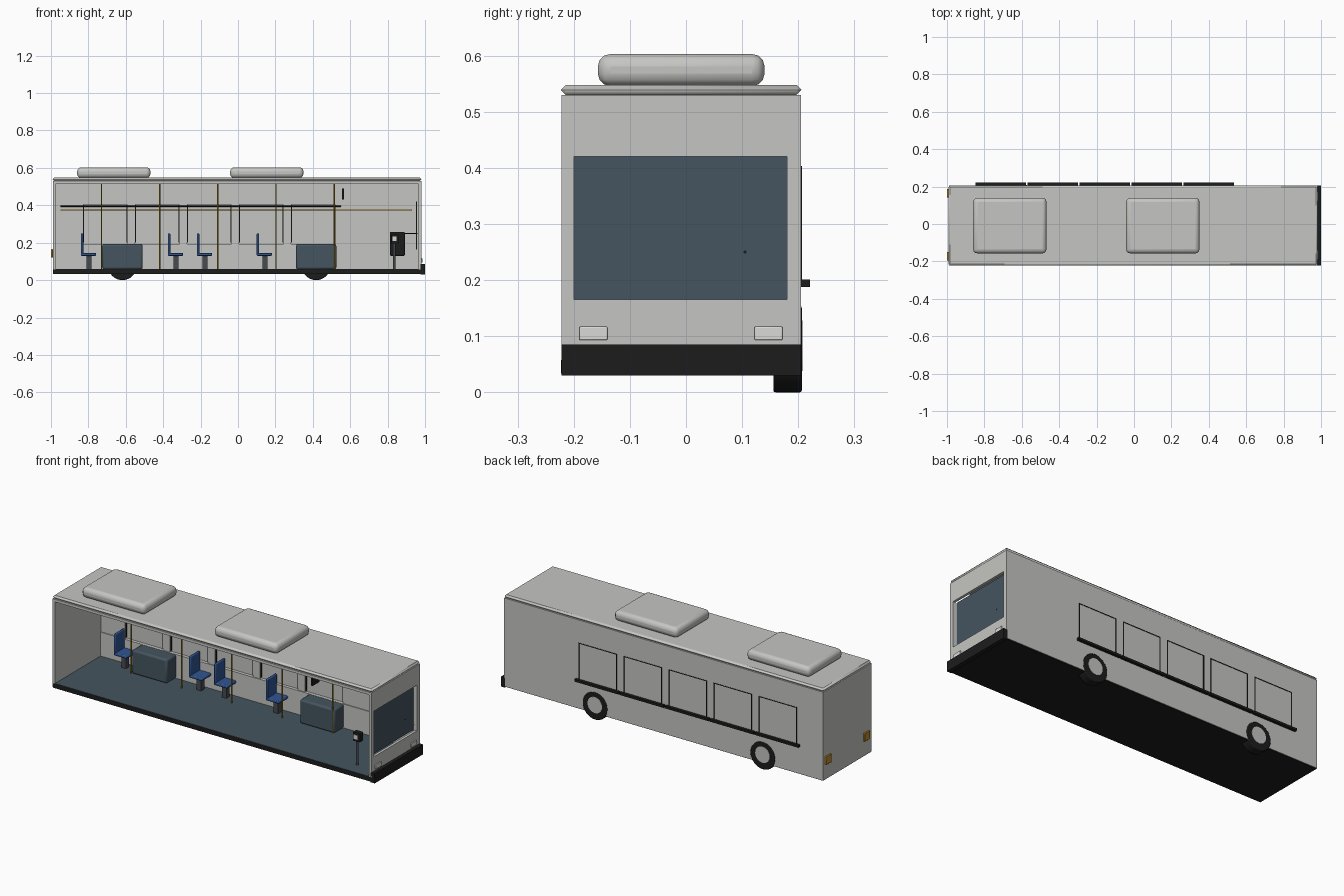
import bpy
import math

cube = bpy.data.objects.get("Cube")
if cube:
    bpy.data.objects.remove(cube, do_unlink=True)


def material(name, r, g, b):
    m = bpy.data.materials.new(name)
    m.use_nodes = True
    m.diffuse_color = (r, g, b, 1)
    m.node_tree.nodes["Principled BSDF"].inputs["Base Color"].default_value = (r, g, b, 1)
    return m


body = material("body grey", 0.56, 0.56, 0.54)
black = material("black trim", 0.012, 0.012, 0.012)
slate = material("slate blue", 0.06, 0.09, 0.115)
blue = material("seat blue", 0.03, 0.09, 0.28)
steel = material("dark steel", 0.06, 0.07, 0.08)
yellow = material("rail yellow", 0.38, 0.22, 0.01)
amber = material("lamp amber", 0.5, 0.25, 0.02)
pale = material("pale lens", 0.7, 0.7, 0.68)


def finish(ob, name, mat, bevel=0, segments=2):
    ob.name = name
    ob.data.materials.append(mat)
    if bevel:
        mod = ob.modifiers.new("Bevel", "BEVEL")
        mod.width = bevel
        mod.segments = segments
        bpy.ops.object.shade_smooth_by_angle(angle=math.radians(50))
    return ob


def box(name, mat, x, y, z, bevel=0, segments=2):
    """Box from (low, high) pairs on each axis."""
    bpy.ops.mesh.primitive_cube_add(size=1)
    ob = bpy.context.object
    for v in ob.data.vertices:
        v.co = [lo if c < 0 else hi for c, (lo, hi) in zip(v.co, (x, y, z))]
    return finish(ob, name, mat, bevel, segments)


def rod(name, mat, centre, radius, length, axis, sides=10, bevel=0):
    rot = {"x": (0, math.pi / 2, 0), "y": (math.pi / 2, 0, 0), "z": (0, 0, 0)}[axis]
    bpy.ops.mesh.primitive_cylinder_add(vertices=sides, radius=radius, depth=length,
                                        location=centre, rotation=rot)
    ob = bpy.context.object
    bpy.ops.object.shade_smooth_by_angle(angle=math.radians(40))
    return finish(ob, name, mat, bevel)


Y0, Y1 = -0.222, 0.205
REAR, NOSE = -0.99, 0.98

# Floor and bumper
box("floor_slab", black, (REAR + 0.002, NOSE), (Y0 - 0.001, Y1 - 0.003), (0.034, 0.058))
box("floor_covering", slate, (-0.975, 0.965), (Y0, 0.19), (0.058, 0.06))
box("front_bumper", black, (0.975, 1.0), (Y0, Y1), (0.03, 0.085))

# Body walls, open on one side
box("rear_wall", body, (REAR, -0.975), (Y0, Y1), (0.037, 0.53))
box("side_wall", body, (REAR, NOSE), (0.198, Y1), (0.037, 0.53))
box("ceiling", body, (REAR, NOSE), (Y0, Y1), (0.515, 0.53))
box("roof", body, (REAR - 0.002, NOSE + 0.002), (Y0 - 0.001, Y1 + 0.001), (0.53, 0.548), 0.009, 1)

# Front wall around the windscreen opening
for name, y, z in (("lower", (Y0, Y1), (0.037, 0.165)), ("upper", (Y0, Y1), (0.42, 0.53)),
                   ("right", (Y0, -0.2), (0.165, 0.42)), ("left", (0.18, Y1), (0.165, 0.42))):
    box("front_wall_" + name, body, (0.965, NOSE), y, z)
box("windscreen", slate, (0.952, 0.958), (-0.2, 0.18), (0.165, 0.42))
for y in (-0.19, 0.122):
    box("headlight", pale, (NOSE - 0.005, 0.986), (y, y + 0.05), (0.093, 0.117), 0.002)
for y in (-0.172, 0.165):
    box("rear_lamp", amber, (-1.0, REAR), (y - 0.023, y + 0.023), (0.12, 0.165), 0.002)

# Inner lining with recessed windows
box("lower_lining", body, (-0.975, 0.965), (0.18, 0.199), (0.06, 0.193))
box("upper_lining", body, (-0.975, 0.965), (0.185, 0.199), (0.403, 0.515))
PITCH, WIDTH, FIRST = 0.278, 0.236, -0.828
edges = [-0.975]
for i in range(5):
    a = FIRST + i * PITCH
    edges += [a, a + WIDTH]
edges.append(0.965)
for a, b in zip(edges[::2], edges[1::2]):
    box("window_pillar", body, (a, b), (0.185, 0.199), (0.193, 0.403))

# Window frames and sills
for i in range(5):
    a = FIRST + i * PITCH
    b = a + WIDTH
    t = 0.005
    for x in (a, b - t):
        box("window_frame_post", black, (x, x + t), (0.188, 0.207), (0.2, 0.403))
    box("window_frame_top", black, (a, b), (0.2, 0.207), (0.399, 0.403))
    box("window_sill", black, (a - 0.02, b + 0.015), (0.2, 0.221), (0.188, 0.201))

# Roof units
for x in (-0.86, -0.042):
    box("roof_unit", body, (x, x + 0.392), (-0.157, 0.14), (0.546, 0.603), 0.022, 3)

# Wheels and wheel housings
for x in (-0.618, 0.418):
    rod("tyre", black, (x, 0.181, 0.077), 0.077, 0.051, "y", 32, 0.004)
    rod("wheel_hub", body, (x, 0.19, 0.083), 0.045, 0.036, "y", 32)
    box("wheel_housing", slate, (x - 0.108, x + 0.108), (0.1, 0.199), (0.058, 0.192), 0.01)

# Seats
for x in (-0.84, -0.375, -0.22, 0.1):
    box("seat_cushion", blue, (x, x + 0.082), (0.1, 0.185), (0.13, 0.146), 0.005)
    box("seat_back", blue, (x, x + 0.013), (0.1, 0.185), (0.135, 0.25), 0.005)
    box("seat_pedestal", steel, (x + 0.03, x + 0.058), (0.128, 0.157), (0.06, 0.13))

# Grab poles and rails
for i in range(5):
    rod("grab_pole", yellow, (-0.73 + i * 0.311, 0.1, 0.288), 0.004, 0.456, "z")
rod("grab_rail", yellow, (-0.01, 0.18, 0.375), 0.004, 1.88, "x")
rod("upper_rail", black, (-0.2, 0.184, 0.395), 0.003, 1.5, "x")

# Driver console, ticket machine and hanging display
box("driver_console", black, (0.812, 0.892), (0.07, 0.14), (0.13, 0.258), 0.006)
rod("console_arm", black, (0.925, 0.105, 0.25), 0.003, 0.07, "x")
rod("ticket_post", steel, (0.835, -0.14, 0.13), 0.007, 0.14, "z")
box("ticket_machine", black, (0.818, 0.862), (-0.155, -0.125), (0.195, 0.245), 0.003)
box("ticket_screen", pale, (0.825, 0.848), (-0.158, -0.154), (0.208, 0.232))
box("hanging_display", black, (0.556, 0.566), (-0.15, -0.09), (0.43, 0.49))
